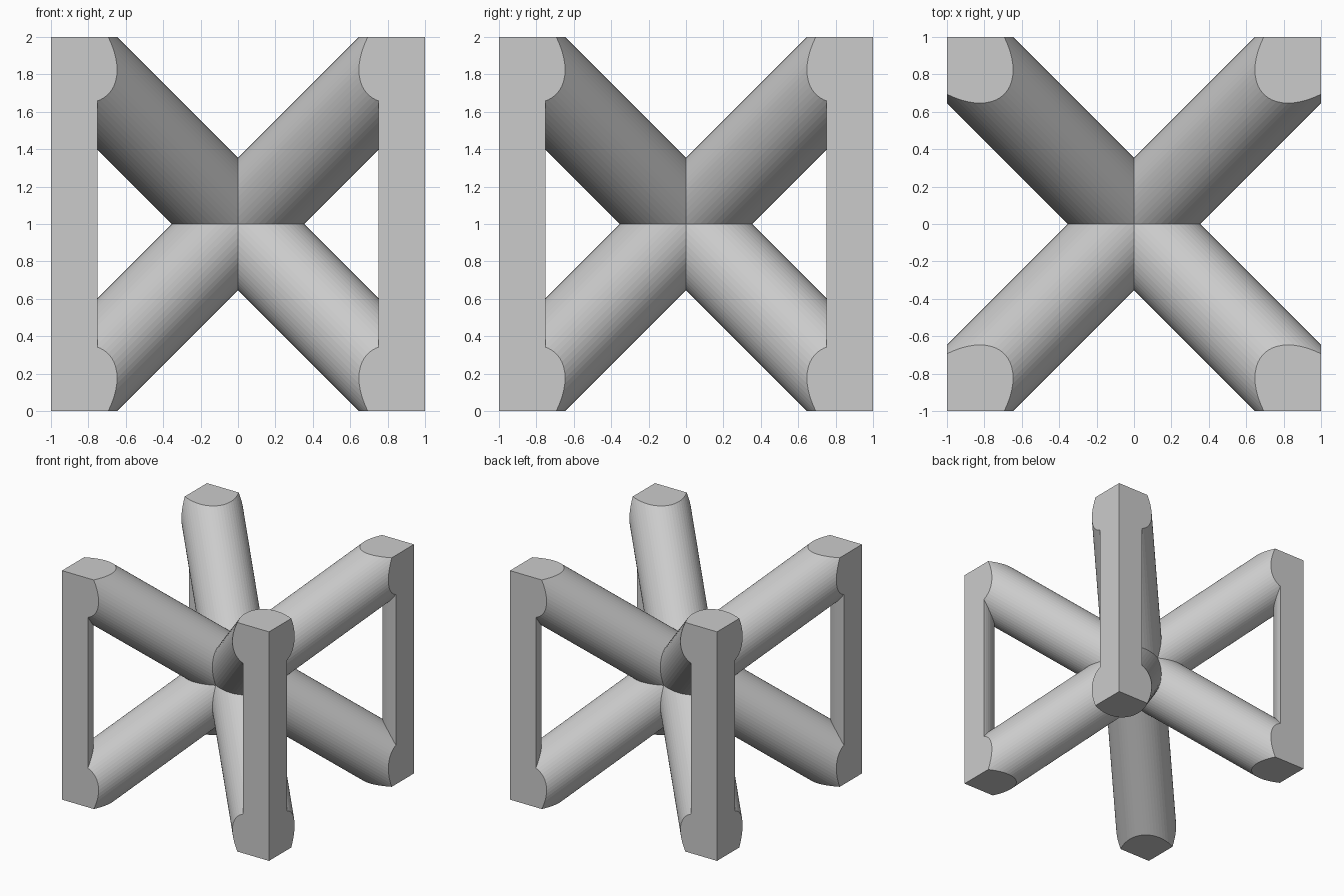
import bpy
import bmesh
import math
from mathutils import Matrix, Vector

if "Cube" in bpy.data.objects:
    bpy.data.objects.remove(bpy.data.objects["Cube"])

RADIUS = 0.25
SIDES = 60

grey = bpy.data.materials.new("light_grey")
grey.diffuse_color = (0.6, 0.6, 0.6, 1)
grey.use_nodes = True
grey.node_tree.nodes["Principled BSDF"].inputs["Base Color"].default_value = grey.diffuse_color


def rod(name, matrix, length):
    bm = bmesh.new()
    bmesh.ops.create_cone(bm, cap_ends=True, segments=SIDES, radius1=RADIUS,
                          radius2=RADIUS, depth=length, matrix=matrix)
    mesh = bpy.data.meshes.new(name)
    bm.to_mesh(mesh)
    bm.free()
    mesh.materials.append(grey)
    obj = bpy.data.objects.new(name, mesh)
    bpy.context.collection.objects.link(obj)
    return obj


# One eighth of the cell: a diagonal rod running into an upright corner post
tilt = Matrix.Rotation(math.radians(45), 4, 'Z') @ Matrix.Rotation(math.atan(math.sqrt(2)), 4, 'Y')
lattice = rod("lattice_cell", tilt @ Matrix.Translation((0, 0, 1.5)), 5)
post = rod("corner_post", Matrix.Translation((1, 1, 1)), 4.6)

bpy.context.view_layer.objects.active = lattice
mod = lattice.modifiers.new("join_post", 'BOOLEAN')
mod.operation = 'UNION'
mod.solver = 'EXACT'
mod.object = post
bpy.ops.object.modifier_apply(modifier=mod.name)
bpy.data.objects.remove(post, do_unlink=True)


def cut(bm, point, normal, fill):
    geom = bm.verts[:] + bm.edges[:] + bm.faces[:]
    res = bmesh.ops.bisect_plane(bm, geom=geom, dist=1e-5, plane_co=point,
                                 plane_no=normal, clear_outer=True)
    if fill:
        edges = [e for e in res["geom_cut"] if isinstance(e, bmesh.types.BMEdge)]
        bmesh.ops.edgeloop_fill(bm, edges=edges)


# Trim flat at the cell walls (capped), then at the mirror planes (left open)
axes = [Vector((1, 0, 0)), Vector((0, 1, 0)), Vector((0, 0, 1))]
bm = bmesh.new()
bm.from_mesh(lattice.data)
bmesh.ops.remove_doubles(bm, verts=bm.verts[:], dist=1e-5)
for axis in axes:
    cut(bm, axis, axis, True)
for axis in axes:
    cut(bm, Vector(), -axis, False)

# Mirror the eighth into the full cell
for axis in range(3):
    copy = bmesh.ops.duplicate(bm, geom=bm.verts[:] + bm.edges[:] + bm.faces[:])["geom"]
    for v in copy:
        if isinstance(v, bmesh.types.BMVert):
            v.co[axis] *= -1
    bmesh.ops.reverse_faces(bm, faces=[f for f in copy if isinstance(f, bmesh.types.BMFace)])
    bmesh.ops.remove_doubles(bm, verts=bm.verts[:], dist=1e-4)

# Merge the flat outer faces across the mirror seams
bmesh.ops.dissolve_limit(bm, angle_limit=math.radians(0.5),
                         verts=bm.verts[:], edges=bm.edges[:])
bmesh.ops.recalc_face_normals(bm, faces=bm.faces[:])
bm.to_mesh(lattice.data)
bm.free()
lattice.location.z = 1
